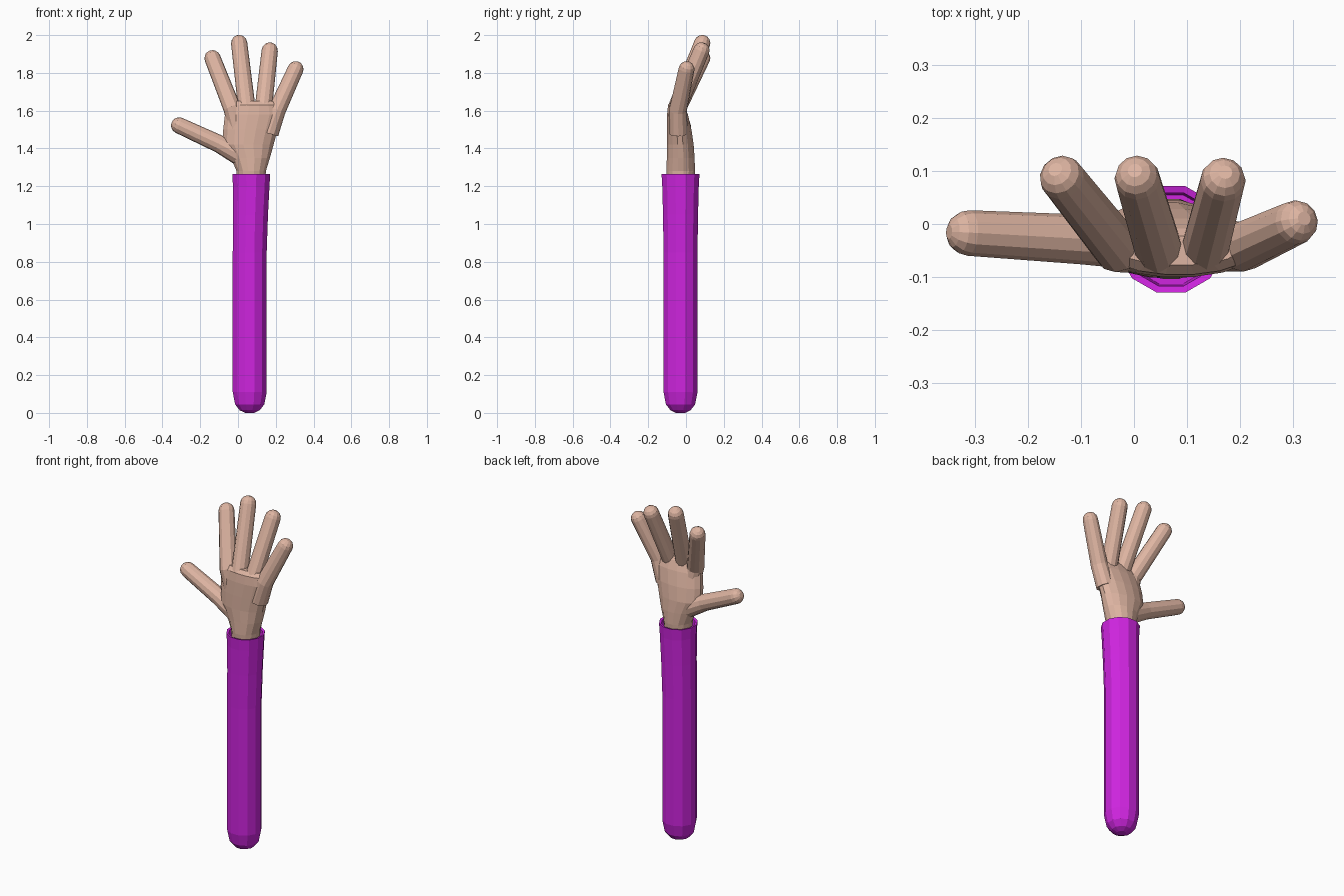
import bpy, bmesh
from math import cos, sin, pi
from mathutils import Vector

cube = bpy.data.objects.get("Cube")
if cube:
    bpy.data.objects.remove(cube, do_unlink=True)


def make_material(name, rgb):
    mat = bpy.data.materials.new(name)
    mat.use_nodes = True
    mat.diffuse_color = (*rgb, 1)
    mat.node_tree.nodes["Principled BSDF"].inputs["Base Color"].default_value = (*rgb, 1)
    return mat


skin = make_material("skin", (0.73, 0.46, 0.36))
purple = make_material("purple cloth", (0.62, 0.018, 0.74))


def loft(name, rings, mat):
    """Skin a list of equal-sized rings and close both ends."""
    bm = bmesh.new()
    loops = [[bm.verts.new(p) for p in ring] for ring in rings]
    count = len(loops[0])
    for low, high in zip(loops, loops[1:]):
        for i in range(count):
            j = (i + 1) % count
            bm.faces.new((low[i], low[j], high[j], high[i]))
    bm.faces.new(loops[0])
    bm.faces.new(loops[-1])
    bmesh.ops.recalc_face_normals(bm, faces=bm.faces)
    mesh = bpy.data.meshes.new(name)
    bm.to_mesh(mesh)
    bm.free()
    mesh.materials.append(mat)
    obj = bpy.data.objects.new(name, mesh)
    bpy.context.collection.objects.link(obj)
    return obj


def flat_ring(z, cx, cy, rx, ry, sides, phase=0.0):
    angles = [2 * pi * (i + phase) / sides for i in range(sides)]
    return [Vector((cx + rx * cos(a), cy + ry * sin(a), z)) for a in angles]


def digit(name, path, radii, sides=12):
    """Tube along a bent path with a rounded tip at the last point."""
    pts = [Vector(p) for p in path]
    rings = []

    def add_ring(center, tangent, radius):
        u = tangent.cross(Vector((0, 1, 0))).normalized()
        v = u.cross(tangent).normalized()
        rings.append([center + radius * (u * cos(2 * pi * i / sides) + v * sin(2 * pi * i / sides))
                      for i in range(sides)])

    for k, (p, r) in enumerate(zip(pts, radii)):
        before = pts[max(k - 1, 0)]
        after = pts[min(k + 1, len(pts) - 1)]
        add_ring(p, (after - before).normalized(), r)
    tip_dir = (pts[-1] - pts[-2]).normalized()
    for a in (0.42, 0.84, 1.25):
        add_ring(pts[-1] + tip_dir * radii[-1] * sin(a), tip_dir, radii[-1] * cos(a))
    return loft(name, rings, skin)


# Sleeve: rounded bottom, slightly flared open cuff with an inner wall
sleeve_profile = [  # z, centre x, radius
    (0.0, 0.062, 0.025), (0.014, 0.062, 0.055), (0.045, 0.062, 0.08),
    (0.11, 0.062, 0.093), (0.85, 0.062, 0.093), (1.05, 0.066, 0.096),
    (1.2, 0.07, 0.1), (1.265, 0.07, 0.104), (1.262, 0.07, 0.091), (1.16, 0.07, 0.087),
]
loft("sleeve", [flat_ring(z, cx, -0.029, r, r, 12, 0.5) for z, cx, r in sleeve_profile], purple)

# Palm and wrist
palm_sections = [  # z, centre x, centre y, half width, half depth
    (1.18, 0.07, -0.028, 0.074, 0.07), (1.28, 0.07, -0.028, 0.079, 0.077),
    (1.35, 0.066, -0.028, 0.105, 0.075), (1.42, 0.055, -0.03, 0.136, 0.072),
    (1.5, 0.066, -0.036, 0.147, 0.066), (1.58, 0.082, -0.045, 0.154, 0.056),
    (1.63, 0.086, -0.052, 0.135, 0.044), (1.65, 0.086, -0.05, 0.11, 0.028),
]
hand = loft("hand", [flat_ring(*s, 16, 0.5) for s in palm_sections], skin)

# Fingers bend backwards from the knuckles; the thumb points sideways
digits = [
    digit("index_finger", [(0.0, -0.042, 1.5), (-0.03, -0.046, 1.61), (-0.135, 0.086, 1.878)],
          (0.05, 0.047, 0.043)),
    digit("middle_finger", [(0.055, -0.042, 1.5), (0.046, -0.048, 1.62), (0.006, 0.086, 1.958)],
          (0.05, 0.046, 0.043)),
    digit("ring_finger", [(0.115, -0.042, 1.5), (0.134, -0.048, 1.61), (0.168, 0.082, 1.919)],
          (0.05, 0.046, 0.043)),
    digit("little_finger", [(0.165, -0.04, 1.48), (0.205, -0.043, 1.6), (0.305, 0.003, 1.82)],
          (0.05, 0.047, 0.042)),
    digit("thumb", [(0.04, -0.03, 1.35), (-0.1, -0.029, 1.424), (-0.312, -0.017, 1.522)],
          (0.06, 0.047, 0.043)),
]

# Fuse the fingers and palm into one skin
bpy.context.view_layer.objects.active = hand
for part in digits:
    union = hand.modifiers.new("join_" + part.name, "BOOLEAN")
    union.operation = "UNION"
    union.solver = "EXACT"
    union.object = part
    bpy.ops.object.modifier_apply(modifier=union.name)
    bpy.data.objects.remove(part, do_unlink=True)
